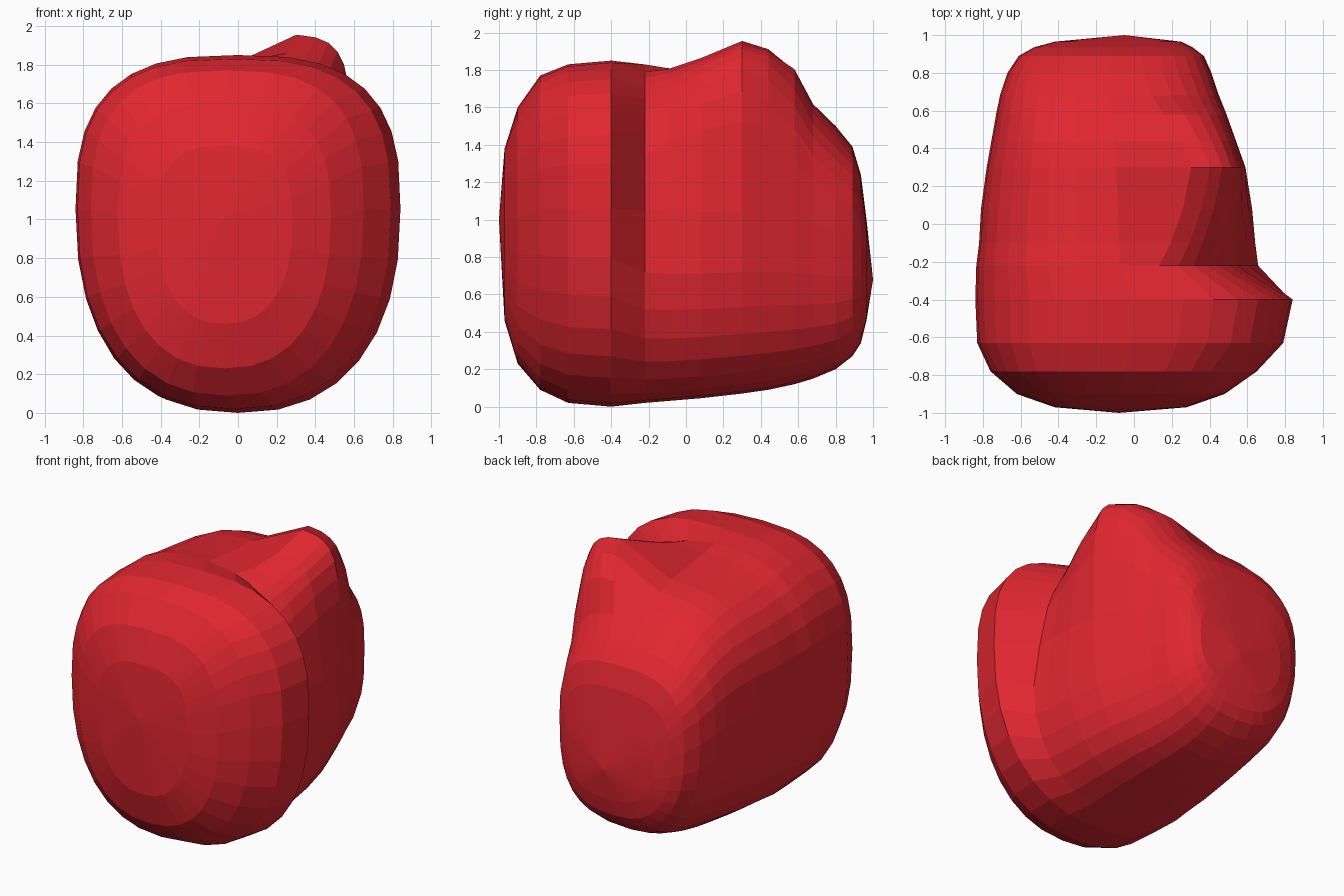
import bpy, bmesh
from math import cos, sin, pi, exp

SIDES = 32

# Sections front to back:
# y, left x, right x, bottom z, top z, right shoulder squareness, wall lean, bump height
SECTIONS = [
    (-0.97, -0.42, 0.28, 0.46, 1.38, 3.0, 0.00, 0.00),
    (-0.90, -0.62, 0.48, 0.23, 1.60, 2.8, 0.00, 0.00),
    (-0.78, -0.76, 0.65, 0.09, 1.77, 2.8, 0.00, 0.00),
    (-0.63, -0.83, 0.79, 0.02, 1.83, 2.8, 0.00, 0.00),
    (-0.40, -0.84, 0.84, 0.00, 1.85, 2.8, 0.00, 0.00),
    (-0.22, -0.835, 0.68, 0.02, 1.83, 3.4, 0.27, -0.04),
    (-0.10, -0.82, 0.66, 0.03, 1.81, 4.4, 0.22, 0.00),
    (0.08, -0.81, 0.64, 0.045, 1.79, 5.4, 0.13, 0.08),
    (0.30, -0.78, 0.59, 0.07, 1.77, 6.0, 0.00, 0.19),
    (0.44, -0.755, 0.54, 0.09, 1.74, 5.4, 0.00, 0.18),
    (0.58, -0.73, 0.49, 0.12, 1.68, 4.2, 0.00, 0.15),
    (0.68, -0.71, 0.45, 0.15, 1.61, 3.4, 0.00, 0.03),
    (0.80, -0.67, 0.41, 0.20, 1.50, 3.0, 0.00, 0.00),
    (0.89, -0.61, 0.37, 0.27, 1.39, 3.0, 0.00, 0.00),
    (0.935, -0.53, 0.31, 0.34, 1.24, 3.0, 0.00, 0.00),
    (0.965, -0.42, 0.25, 0.46, 1.00, 2.8, 0.00, 0.00),
]


def power(value, n):
    return (1 if value >= 0 else -1) * abs(value) ** (2 / n)


def ramp(value, low, high):
    return min(1, max(0, (value - low) / (high - low)))


def section(bm, y, left, right, bottom, top, square, lean, bump):
    """One rounded-box ring with its own upper right shoulder."""
    cx, cz = (left + right) / 2, bottom + (top - bottom) * 0.57
    lower_right = 2.35 + 0.6 * ramp(y, -0.4, -0.2)
    ring = []
    for i in range(SIDES):
        a = 2 * pi * i / SIDES
        c, s = cos(a), sin(a)
        if s < 0:
            n = lower_right if c > 0 else 2.35
        else:
            n = square if c > 0 else 2.8
        x = cx + (right - left) / 2 * power(c, n)
        z = cz + (top - cz if s > 0 else cz - bottom) * power(s, n)
        if c > 0:
            x -= lean * ramp(z, 0.65, 1.75) * (x - cx)
        if s > 0:
            z += bump * exp(-((x - 0.36) / 0.3) ** 4) * ramp(z, 1.3, 1.65)
        ring.append(bm.verts.new((x, y, z)))
    return ring


# Padded body with side groove and raised top bump
bm = bmesh.new()
rings = [section(bm, *row) for row in SECTIONS]
for a, b in zip(rings, rings[1:]):
    for i in range(SIDES):
        j = (i + 1) % SIDES
        bm.faces.new((a[i], a[j], b[j], b[i]))

# Domed front and back ends
for ring, tip in ((rings[0], (-0.08, -1, 1.0)), (rings[-1], (-0.05, 1, 0.68))):
    v = bm.verts.new(tip)
    for i in range(SIDES):
        bm.faces.new((ring[i], ring[(i + 1) % SIDES], v))
bmesh.ops.recalc_face_normals(bm, faces=bm.faces)

mesh = bpy.data.meshes.new("padded_body")
bm.to_mesh(mesh)
bm.free()
body = bpy.data.objects.new("padded_body", mesh)
bpy.context.collection.objects.link(body)

red = bpy.data.materials.new("red")
red.diffuse_color = (0.75, 0.02, 0.03, 1)
mesh.materials.append(red)
